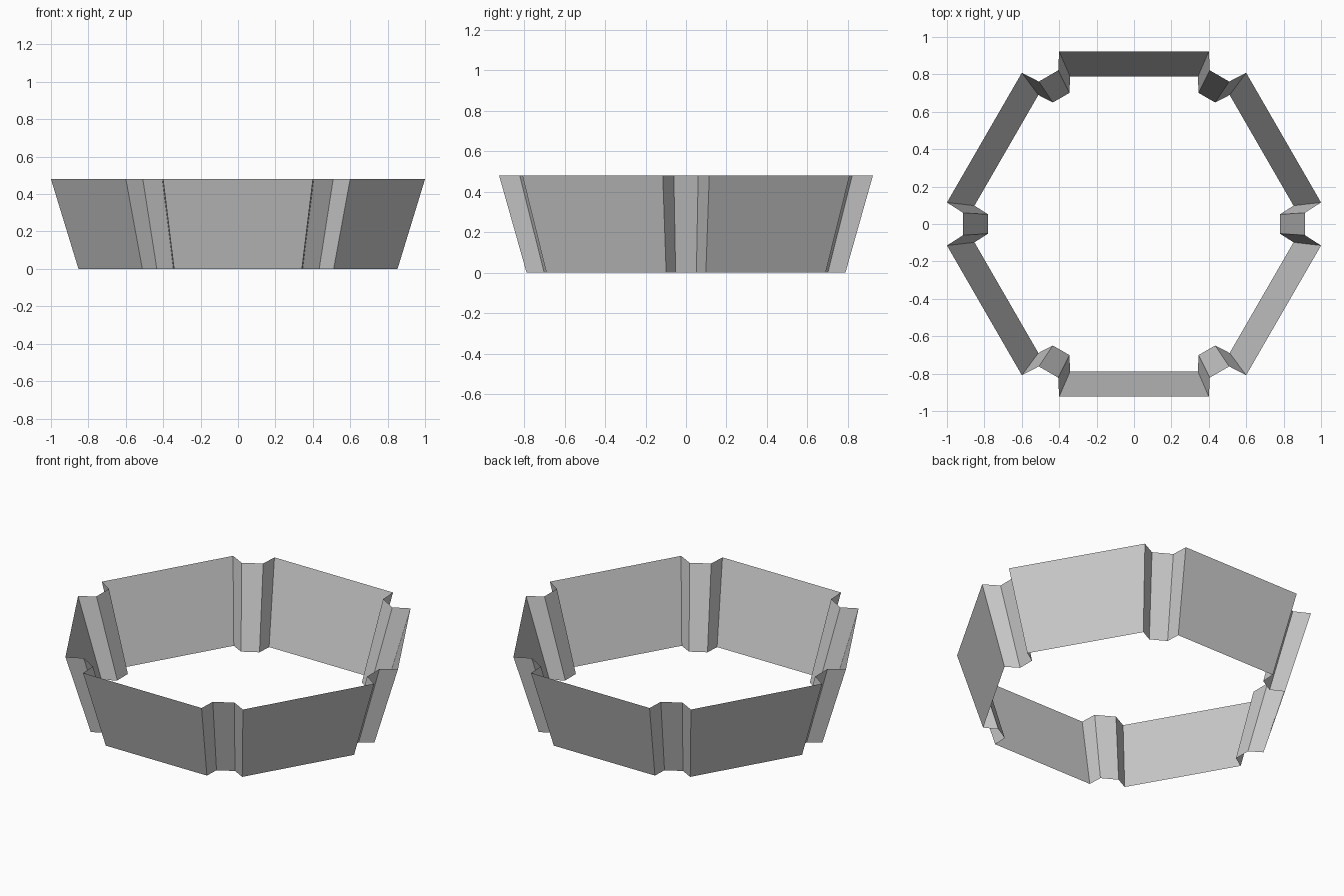
import bpy, bmesh
from math import pi
from mathutils import Matrix, Vector

if "Cube" in bpy.data.objects:
    bpy.data.objects.remove(bpy.data.objects["Cube"])

HEIGHT, TAPER = 0.48, 0.853

# One notched corner of the hexagon, repeated six times around z
corner = [(1.0, -0.115), (0.914, -0.06), (0.914, 0.06), (1.0, 0.115)]
outline = [Matrix.Rotation(k * pi / 3, 3, 'Z') @ Vector((x, y, 0))
           for k in range(6) for x, y in corner]

# Open, flaring wall between the small bottom outline and the large top one
bm = bmesh.new()
bottom = [bm.verts.new((p.x * TAPER, p.y * TAPER, 0)) for p in outline]
top = [bm.verts.new((p.x, p.y, HEIGHT)) for p in outline]
n = len(outline)
for i in range(n):
    j = (i + 1) % n
    bm.faces.new((bottom[i], bottom[j], top[j], top[i]))

mesh = bpy.data.meshes.new("notched_hexagonal_wall")
bm.to_mesh(mesh)
bm.free()
wall = bpy.data.objects.new("notched_hexagonal_wall", mesh)
bpy.context.collection.objects.link(wall)
